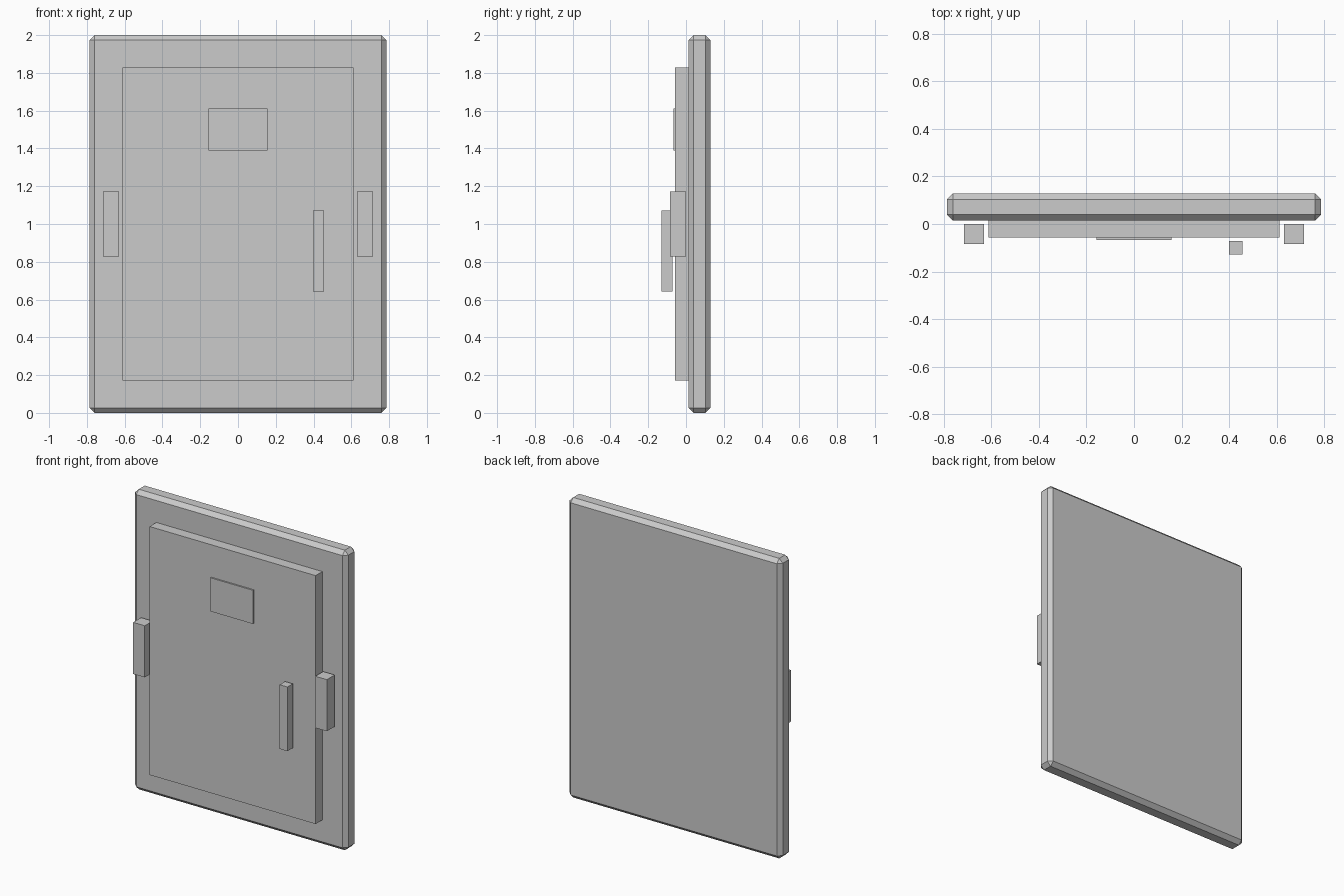
import bpy

cube = bpy.data.objects.get("Cube")
if cube:
    bpy.data.objects.remove(cube, do_unlink=True)

GREY = (0.6, 0.6, 0.6, 1.0)
grey = bpy.data.materials.new("light_grey")
grey.use_nodes = True
grey.diffuse_color = GREY
for node in grey.node_tree.nodes:
    if node.type == 'BSDF_PRINCIPLED':
        node.inputs["Base Color"].default_value = GREY


def box(name, x, y, z, bevel=0.0):
    """Box spanning the (low, high) range on each axis, with optional chamfer."""
    spans = (x, y, z)
    bpy.ops.mesh.primitive_cube_add(size=1, location=[sum(s) / 2 for s in spans])
    obj = bpy.context.object
    obj.name = name
    obj.scale = [s[1] - s[0] for s in spans]
    bpy.ops.object.transform_apply(location=False, rotation=False, scale=True)
    obj.data.materials.append(grey)
    if bevel:
        mod = obj.modifiers.new("chamfer", 'BEVEL')
        mod.width = bevel
        mod.segments = 1
    return obj


# Chamfered backing frame
box("frame", (-0.786, 0.786), (0.014, 0.129), (0, 2), bevel=0.026)

# Raised door panel with a thin sign plate
box("door_panel", (-0.612, 0.612), (-0.057, 0.014), (0.172, 1.828))
box("sign_plate", (-0.157, 0.157), (-0.067, -0.057), (1.388, 1.612))

# Upright handle standing off the panel
box("handle", (0.398, 0.455), (-0.129, -0.072), (0.643, 1.071))

# Side brackets
for side, name in ((-1, "right_bracket"), (1, "left_bracket")):
    x = sorted((side * 0.629, side * 0.714))
    box(name, x, (-0.084, -0.001), (0.828, 1.172))
